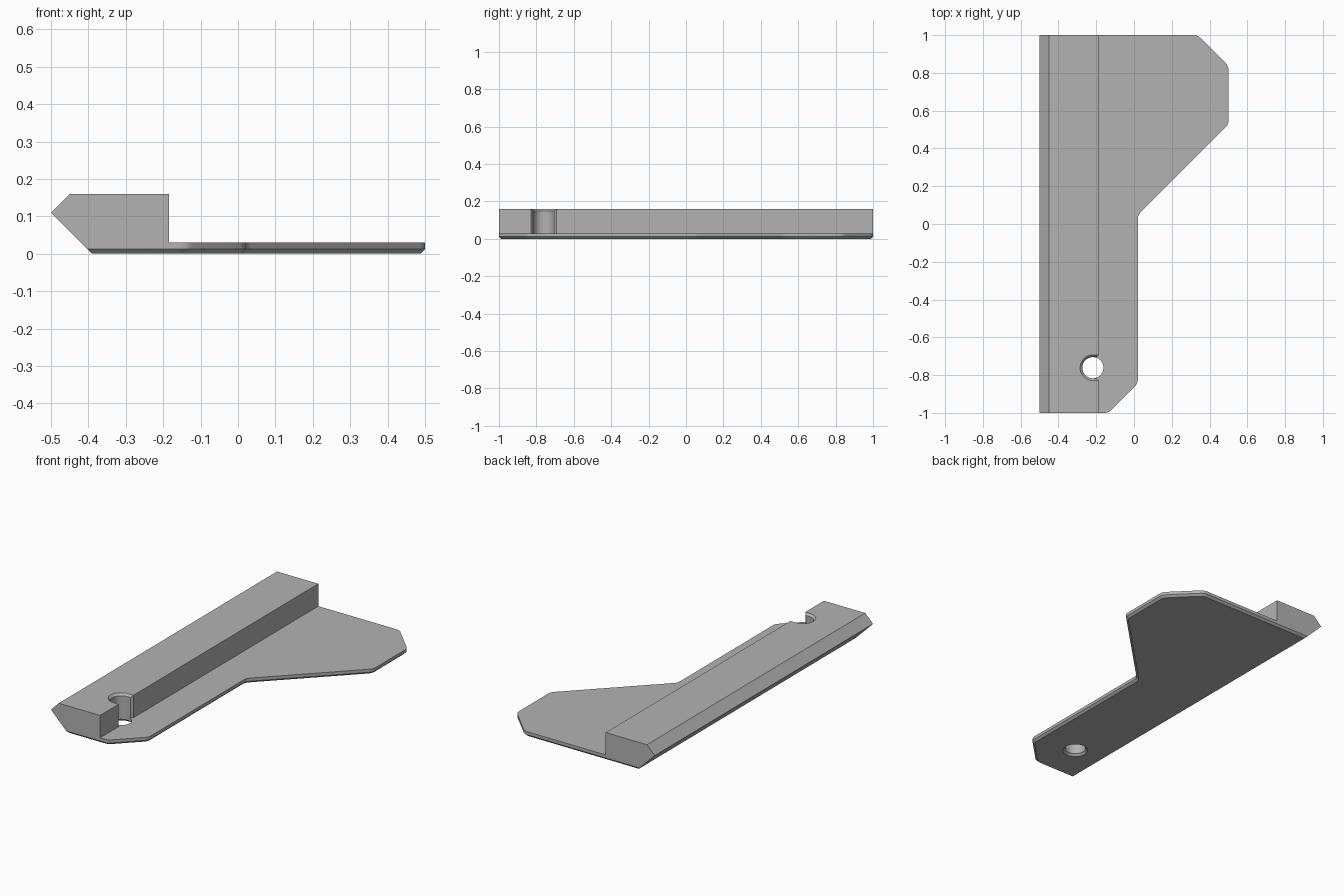
import bpy
import bmesh
import math
from mathutils import Vector

default = bpy.data.objects.get("Cube")
if default:
    bpy.data.objects.remove(default, do_unlink=True)

grey = bpy.data.materials.new("plain grey")
grey.use_nodes = True
colour = (0.45, 0.45, 0.45, 1)
grey.diffuse_color = colour
grey.node_tree.nodes["Principled BSDF"].inputs["Base Color"].default_value = colour

CHAMFER = 0.012
PLATE_TOP = 0.03
BAR_TOP = 0.16
BAR_FACE = -0.185
HOLE = Vector((-0.2175, -0.761))
HOLE_R = 0.056


def loft(name, rings):
    """Closed solid through rings of equal point count."""
    bm = bmesh.new()
    loops = [[bm.verts.new(p) for p in ring] for ring in rings]
    count = len(loops[0])
    for low, high in zip(loops, loops[1:]):
        for i in range(count):
            j = (i + 1) % count
            bm.faces.new((low[i], low[j], high[j], high[i]))
    bm.faces.new(loops[0][::-1])
    bm.faces.new(loops[-1])
    bmesh.ops.recalc_face_normals(bm, faces=bm.faces)
    mesh = bpy.data.meshes.new(name)
    bm.to_mesh(mesh)
    bm.free()
    mesh.materials.append(grey)
    obj = bpy.data.objects.new(name, mesh)
    bpy.context.collection.objects.link(obj)
    return obj


def activate(obj):
    bpy.ops.object.select_all(action="DESELECT")
    obj.select_set(True)
    bpy.context.view_layer.objects.active = obj


def cut(obj, cutter):
    cutter.hide_render = True
    activate(obj)
    mod = obj.modifiers.new("cut", "BOOLEAN")
    mod.operation = "DIFFERENCE"
    mod.solver = "EXACT"
    mod.object = cutter
    bpy.ops.object.modifier_apply(modifier=mod.name)
    bpy.data.objects.remove(cutter, do_unlink=True)


def inset(points, dists):
    """Move each edge of a counter-clockwise outline inward by its own distance."""
    result = []
    for i, p in enumerate(points):
        a = (p - points[i - 1]).normalized()
        b = (points[(i + 1) % len(points)] - p).normalized()
        na, nb = Vector((-a.y, a.x)), Vector((-b.y, b.x))
        det = na.x * nb.y - na.y * nb.x
        da, db = dists[i - 1], dists[i]
        result.append(p + Vector((da * nb.y - db * na.y, db * na.x - da * nb.x)) / det)
    return result


def rounded(points, corners, reach=0.021, steps=5):
    """Replace the given corners with short arcs."""
    result = []
    for i, p in enumerate(points):
        if i not in corners:
            result.append(p)
            continue
        start = p + (points[i - 1] - p).normalized() * reach
        end = p + (points[(i + 1) % len(points)] - p).normalized() * reach
        for s in range(steps + 1):
            t = s / steps
            w = (1 - t) ** 2, 1.85 * t * (1 - t), t * t
            result.append((start * w[0] + p * w[1] + end * w[2]) / sum(w))
    return result


# Base plate: flared outline, chamfered below, sloped along the bar side
outline = [Vector(p) for p in (
    (-0.42, -1), (-0.136, -1), (0.02, -0.844), (0.02, 0.047),
    (0.5, 0.527), (0.5, 0.837), (0.337, 1), (-0.42, 1))]
rings = []
for z in (0, CHAMFER, PLATE_TOP):
    side = max(0, CHAMFER - z)
    dists = [side] * (len(outline) - 1) + [PLATE_TOP - z]
    ring = rounded(inset(outline, dists), range(1, len(outline) - 1))
    rings.append([(p.x, p.y, z) for p in ring])
plate = loft("base_plate", rings)

# Round hole with a chamfer on the underside
rings = []
for z, r in ((-0.01, HOLE_R + CHAMFER + 0.01), (CHAMFER, HOLE_R), (0.06, HOLE_R)):
    angles = [math.tau * i / 48 for i in range(48)]
    rings.append([(HOLE.x + r * math.cos(a), HOLE.y + r * math.sin(a), z) for a in angles])
cut(plate, loft("hole_cutter", rings))

# Raised bar with a pointed outer side
profile = [(-0.42, PLATE_TOP), (BAR_FACE, PLATE_TOP), (BAR_FACE, BAR_TOP),
           (-0.45, BAR_TOP), (-0.5, 0.11)]
bar = loft("raised_bar", [[(x, y, z) for x, z in profile] for y in (-1, 1)])

# Round-ended notch, chamfered at its top rim and at its mouth
rings = []
for z, grow in ((0, 0), (BAR_TOP - CHAMFER, 0), (BAR_TOP + 0.01, CHAMFER + 0.01)):
    r = HOLE_R + grow
    wide = max(r, HOLE_R + 2 * CHAMFER)
    half = [(BAR_FACE + CHAMFER, wide), (BAR_FACE - CHAMFER + grow, r)]
    arc = [math.pi / 2 + math.pi * i / 24 for i in range(25)]
    ring = [(x, HOLE.y + y, z) for x, y in half]
    ring += [(HOLE.x + r * math.cos(a), HOLE.y + r * math.sin(a), z) for a in arc]
    ring += [(x, HOLE.y - y, z) for x, y in reversed(half)]
    rings.append(ring)
cut(bar, loft("notch_cutter", rings))

for obj in (plate, bar):
    activate(obj)
    bpy.ops.object.shade_smooth_by_angle(angle=math.radians(25))
